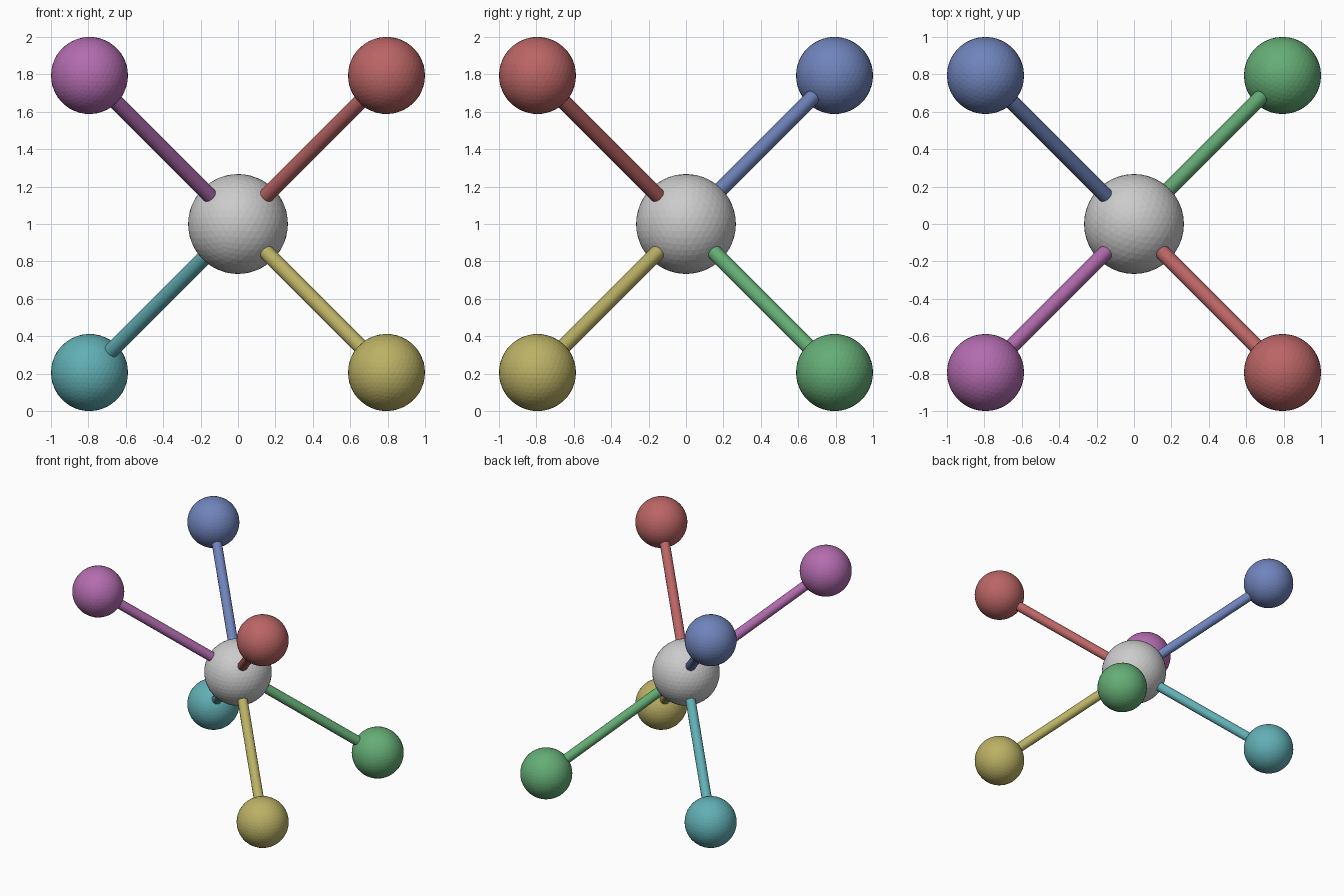
import bpy
from mathutils import Vector

if "Cube" in bpy.data.objects:
    bpy.data.objects.remove(bpy.data.objects["Cube"])

CENTRE = Vector((0, 0, 1))
REACH = 0.794        # offset of each outer ball along every axis
BALL_R = 0.206
CORE_R = 0.267
ROD_R = 0.04


def finish(name, color=None):
    obj = bpy.context.object
    obj.name = name
    if color:
        mat = bpy.data.materials.get(color[0]) or bpy.data.materials.new(color[0])
        mat.diffuse_color = (*color[1], 1)
        mat.use_nodes = True
        mat.node_tree.nodes["Principled BSDF"].inputs["Base Color"].default_value = mat.diffuse_color
        obj.data.materials.append(mat)
    return obj


def ball(name, pos, radius, color=None):
    bpy.ops.mesh.primitive_ico_sphere_add(subdivisions=4, radius=radius, location=pos)
    return finish(name, color)


def rod(name, start, end, color):
    d = end - start
    bpy.ops.mesh.primitive_cylinder_add(vertices=24, radius=ROD_R, depth=d.length,
                                        location=(start + end) / 2)
    obj = finish(name, color)
    obj.rotation_euler = d.to_track_quat('Z', 'Y').to_euler()
    bpy.ops.object.shade_smooth_by_angle()


# Central ball
ball("centre_ball", CENTRE, CORE_R)

# Six arms pointing at six of the eight corners of a cube
arms = {
    "red": ((1, -1, 1), (0.50, 0.13, 0.13)),
    "magenta": ((-1, -1, 1), (0.45, 0.15, 0.43)),
    "blue": ((-1, 1, 1), (0.16, 0.23, 0.50)),
    "green": ((1, 1, -1), (0.13, 0.42, 0.18)),
    "yellow": ((1, -1, -1), (0.50, 0.44, 0.13)),
    "teal": ((-1, 1, -1), (0.12, 0.43, 0.46)),
}
for name, (corner, rgb) in arms.items():
    tip = CENTRE + Vector(corner) * REACH
    rod(name + "_rod", CENTRE, tip, (name, rgb))
    ball(name + "_ball", tip, BALL_R, (name, rgb))
